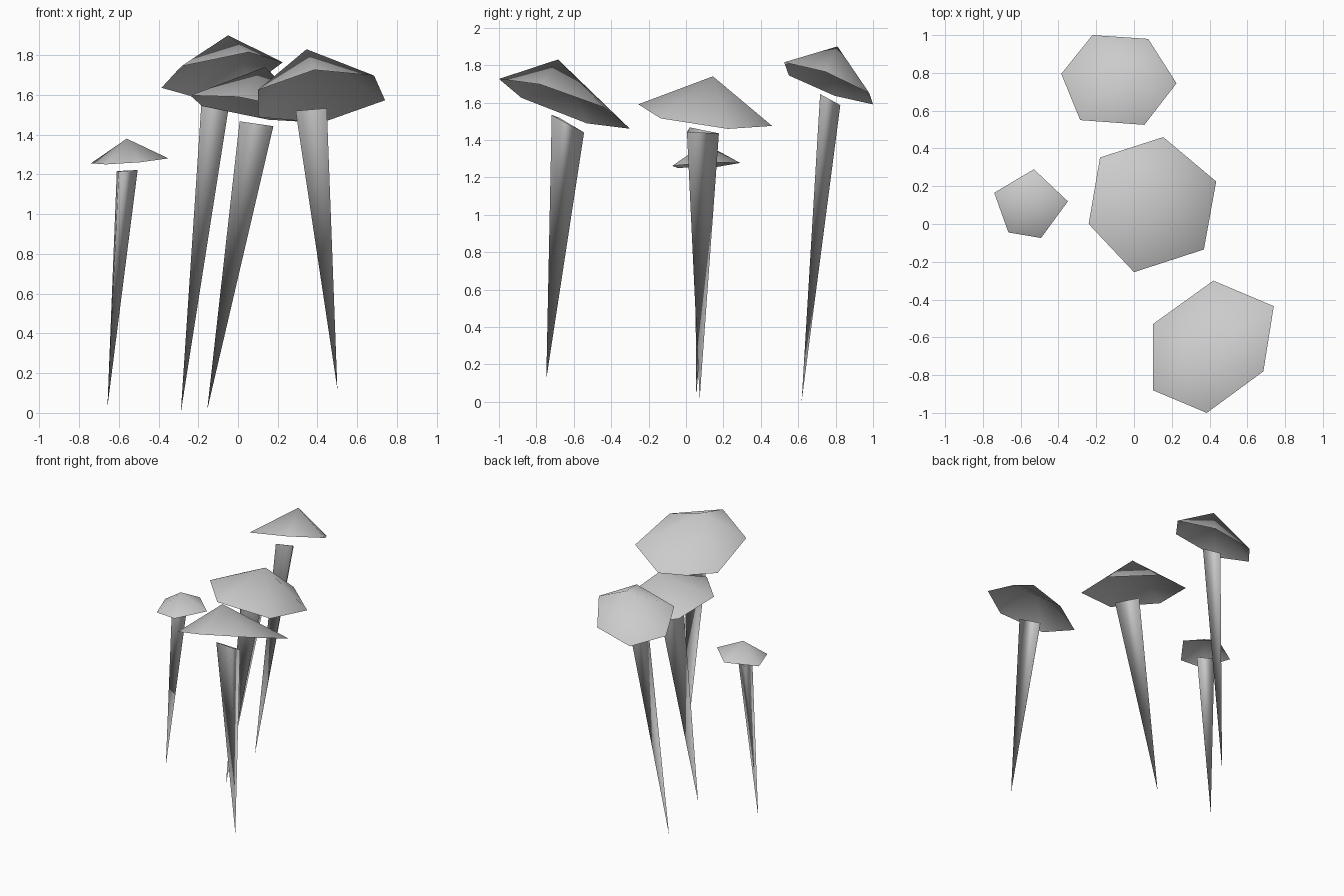
import bpy
import bmesh
from mathutils import Vector

if "Cube" in bpy.data.objects:
    bpy.data.objects.remove(bpy.data.objects["Cube"], do_unlink=True)

# One plain grey for everything
grey = bpy.data.materials.new("light_grey")
grey.use_nodes = True
colour = (0.6, 0.6, 0.6, 1)
grey.diffuse_color = colour
grey.node_tree.nodes["Principled BSDF"].inputs["Base Color"].default_value = colour


def open_cone(name, rim, peak):
    """Hollow, smooth shaded cone from an open rim to one peak."""
    bm = bmesh.new()
    tip = bm.verts.new(peak)
    loop = [bm.verts.new(p) for p in rim]
    for a, b in zip(loop, loop[1:] + loop[:1]):
        bm.faces.new((b, a, tip))
    bmesh.ops.recalc_face_normals(bm, faces=bm.faces)
    for face in bm.faces:
        face.smooth = True
    mesh = bpy.data.meshes.new(name)
    bm.to_mesh(mesh)
    bm.free()
    mesh.materials.append(grey)
    obj = bpy.data.objects.new(name, mesh)
    bpy.context.collection.objects.link(obj)


def tilted_rim(outline, height, slope):
    """Lift a flat outline onto a plane tilted about its middle."""
    points = [Vector(p) for p in outline]
    middle = sum(points, Vector((0, 0))) / len(points)
    return [(p.x, p.y, height + (p - middle).dot(Vector(slope))) for p in points]


def mushroom(name, cap, height, slope, apex, stem, foot):
    """Faceted cap hovering just above a three-sided tapering stem."""
    open_cone(name + "_cap", tilted_rim(cap, height, slope), apex)
    open_cone(name + "_stem", stem, foot)


# Front mushroom, cap tipped up towards the front
mushroom(
    "front_mushroom",
    cap=[(.10, -.53), (.42, -.30), (.74, -.435), (.685, -.78), (.385, -1), (.10, -.88)],
    height=1.595, slope=(.19, -.39), apex=(.345, -.684, 1.83),
    stem=[(.29, -.68, 1.52), (.447, -.718, 1.533), (.40, -.545, 1.44)],
    foot=(.50, -.747, .12),
)

# Middle mushroom, widest cap
mushroom(
    "middle_mushroom",
    cap=[(-.24, 0), (-.18, .352), (.155, .46), (.435, .225), (.37, -.135), (0, -.255)],
    height=1.53, slope=(-.163, -.126), apex=(.135, .144, 1.74),
    stem=[(.008, .02, 1.467), (.178, .005, 1.443), (.10, .176, 1.435)],
    foot=(-.155, .073, .015),
)

# Back mushroom, the tallest
mushroom(
    "back_mushroom",
    cap=[(-.22, 1), (.075, .98), (.225, .745), (.055, .525), (-.285, .55), (-.385, .795)],
    height=1.70, slope=(.18, -.37), apex=(-.05, .81, 1.90),
    stem=[(-.18, .72, 1.62), (-.03, .717, 1.645), (-.10, .825, 1.586)],
    foot=(-.288, .618, 0),
)

# Small mushroom on the right, five-sided cap
mushroom(
    "small_mushroom",
    cap=[(-.53, .29), (-.35, .12), (-.492, -.074), (-.665, -.045), (-.74, .165)],
    height=1.265, slope=(.07, .05), apex=(-.56, .10, 1.38),
    stem=[(-.60, .045, 1.215), (-.505, .085, 1.222), (-.61, .15, 1.217)],
    foot=(-.657, .055, .03),
)
